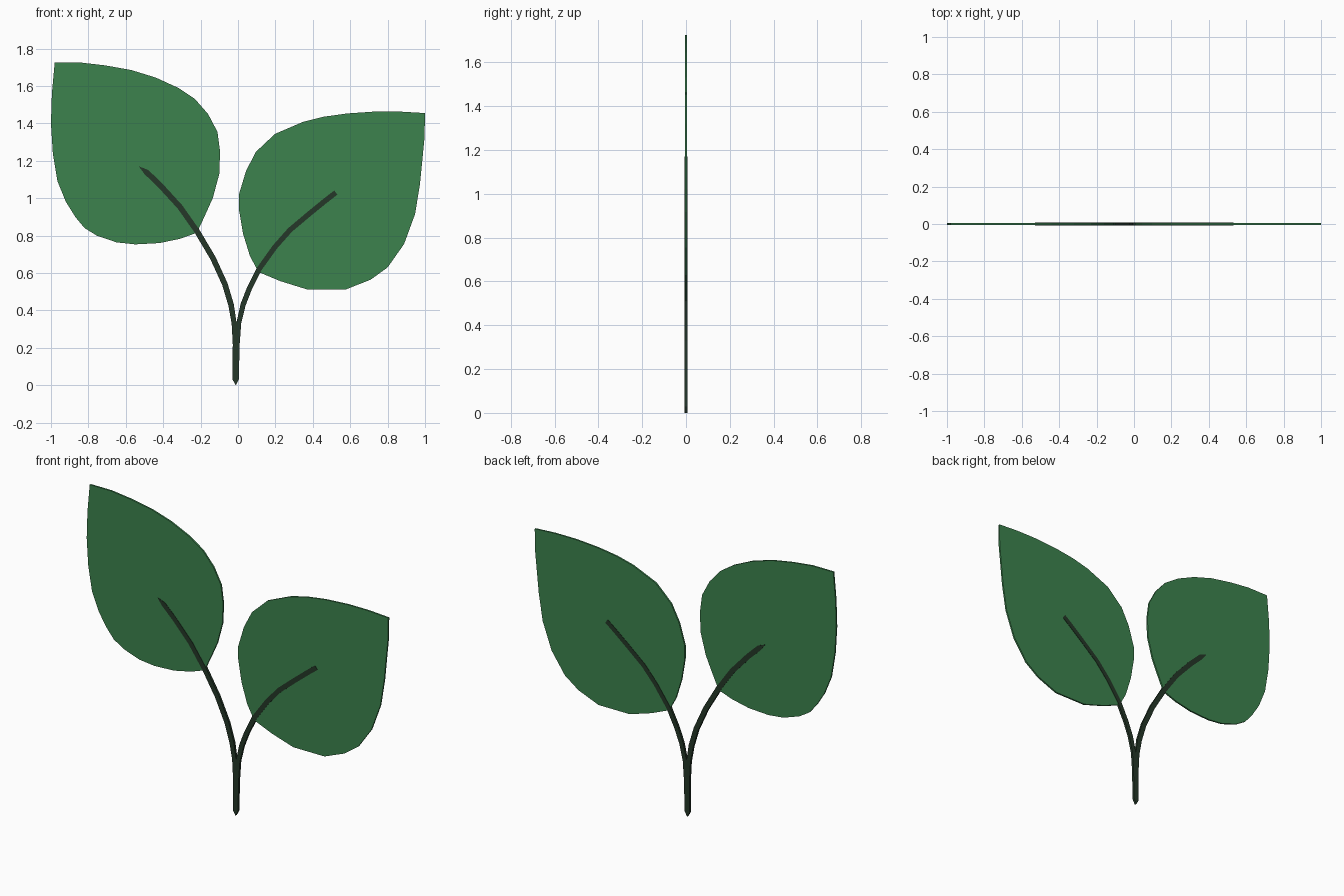
import bpy, bmesh
from mathutils import Vector

if "Cube" in bpy.data.objects:
    bpy.data.objects.remove(bpy.data.objects["Cube"])


def material(name, color):
    m = bpy.data.materials.new(name)
    m.diffuse_color = (*color, 1)
    m.use_nodes = True
    m.node_tree.nodes["Principled BSDF"].inputs["Base Color"].default_value = m.diffuse_color
    return m


def plate(name, outline, thickness, mat):
    """Extrude a closed x/z outline into a flat plate centred on y = 0."""
    bm = bmesh.new()
    face = bm.faces.new([bm.verts.new((x, -thickness / 2, z)) for x, z in outline])
    ext = bmesh.ops.extrude_face_region(bm, geom=[face])
    verts = [g for g in ext["geom"] if isinstance(g, bmesh.types.BMVert)]
    bmesh.ops.translate(bm, verts=verts, vec=(0, thickness, 0))
    bmesh.ops.recalc_face_normals(bm, faces=bm.faces)
    me = bpy.data.meshes.new(name)
    bm.to_mesh(me)
    bm.free()
    me.materials.append(mat)
    ob = bpy.data.objects.new(name, me)
    bpy.context.collection.objects.link(ob)
    return ob


def edges(path, half):
    """Left and right edge points of a ribbon along a path."""
    pts = [Vector(p) for p in path]
    left, right = [], []
    for i, p in enumerate(pts):
        d = (pts[min(i + 1, len(pts) - 1)] - pts[max(i - 1, 0)]).normalized()
        n = Vector((-d.y, d.x)) * half
        left.append(tuple(p + n))
        right.append(tuple(p - n))
    return left, right


green = material("leaf_green", (0.045, 0.225, 0.075))
dark = material("stem_dark", (0.018, 0.038, 0.021))

# Leaves
left_leaf = [(-.98, 1.725), (-.84, 1.725), (-.71, 1.71), (-.57, 1.685), (-.44, 1.645),
             (-.32, 1.59), (-.23, 1.53), (-.16, 1.45), (-.11, 1.355), (-.096, 1.25),
             (-.10, 1.13), (-.135, 1.0), (-.18, .90), (-.22, .815), (-.31, .783),
             (-.42, .76), (-.55, .753), (-.65, .764), (-.755, .80), (-.82, .84),
             (-.87, .90), (-.92, .98), (-.965, 1.09), (-.99, 1.24), (-1, 1.40), (-.995, 1.56)]
right_leaf = [(1, 1.455), (.997, 1.32), (.973, 1.077), (.947, .916), (.888, .755),
              (.80, .63), (.71, .565), (.577, .512), (.37, .512), (.225, .557),
              (.11, .605), (.064, .69), (.027, .81), (.005, .94), (.005, 1.02),
              (.043, 1.146), (.096, 1.248), (.198, 1.344), (.348, 1.408),
              (.455, 1.435), (.583, 1.453), (.73, 1.463), (.866, 1.463)]
plate("left_leaf", left_leaf, 0.010, green)
plate("right_leaf", right_leaf, 0.010, green)

# Forked stem: one outline running up and down both branches
ll, lr = edges([(-.037, .43), (-.07, .54), (-.134, .68), (-.22, .825),
                (-.31, .953), (-.417, 1.07), (-.49, 1.14)], 0.015)
rl, rr = edges([(.027, .43), (.06, .515), (.112, .62), (.198, .74), (.278, .83),
                (.385, .92), (.465, .985), (.523, 1.03)], 0.014)
stem = ([(-.012, 0), (-.029, .03), (-.028, .22), (-.034, .33)] + ll + [(-.53, 1.17)]
        + lr[::-1] + [(-.008, .335)] + rl + rr[::-1] + [(.017, .33), (.009, .22), (.004, .03)])
plate("stem", stem, 0.014, dark)
